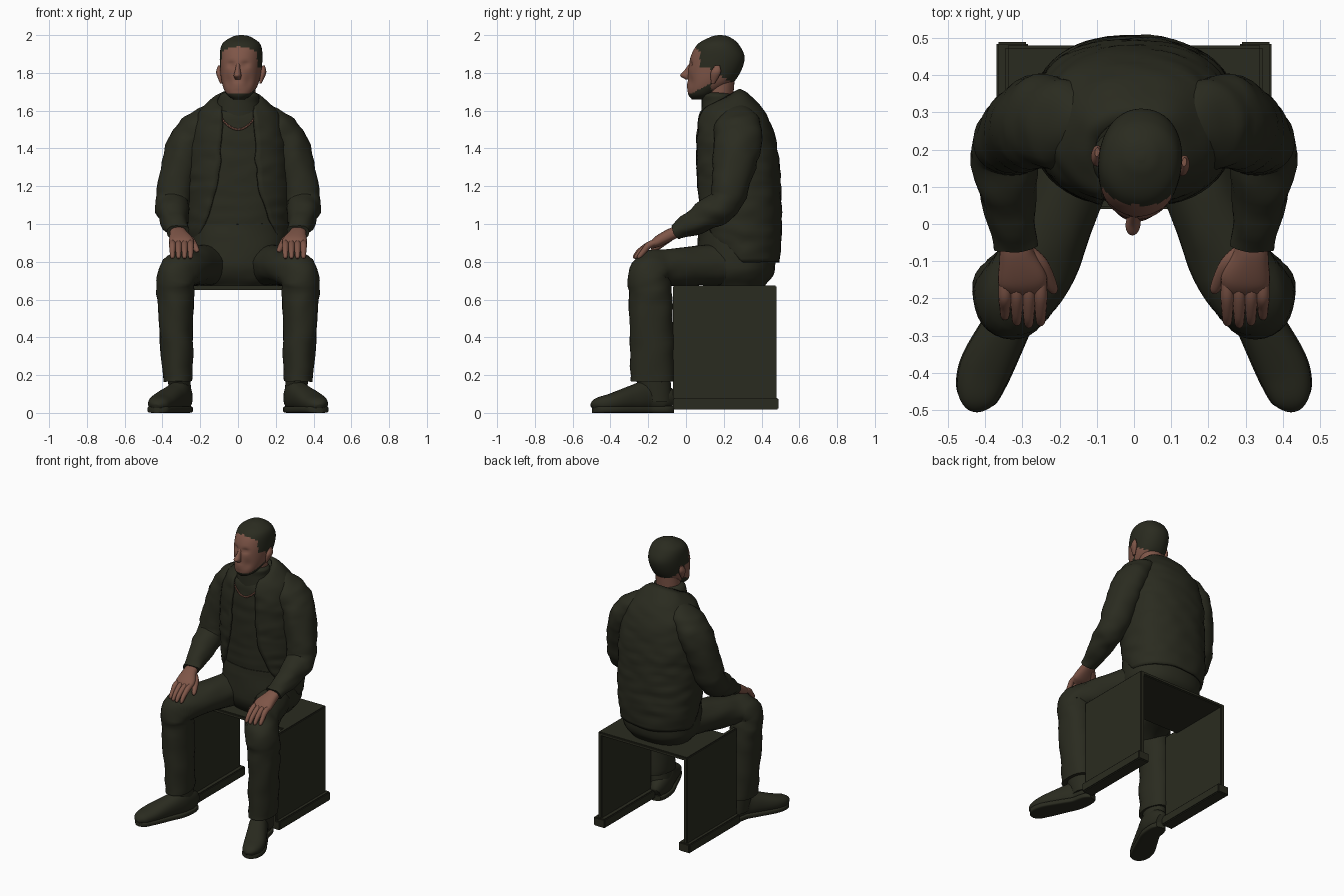
import bpy, bmesh, math
from mathutils import Vector, Matrix, noise

if "Cube" in bpy.data.objects:
    bpy.data.objects.remove(bpy.data.objects["Cube"])


def material(name, colour):
    mat = bpy.data.materials.new(name)
    mat.use_nodes = True
    mat.diffuse_color = (*colour, 1)
    mat.node_tree.nodes["Principled BSDF"].inputs["Base Color"].default_value = (*colour, 1)
    return mat


OLIVE = material("dark olive", (.023, .024, .014))
SKIN = material("brown skin", (.21, .092, .064))
SIDES = (("left", 1), ("right", -1))


def spline(points, steps=8):
    """Catmull-Rom curve through tuples of any length."""
    curve = []
    last = len(points) - 1
    for i in range(last):
        quad = points[max(i - 1, 0)], points[i], points[i + 1], points[min(i + 2, last)]
        for k in range(steps):
            t = k / steps
            curve.append([b + t / 2 * (c - a + t * (2 * a - 5 * b + 4 * c - d
                                                    + t * (3 * b - a - 3 * c + d)))
                          for a, b, c, d in zip(*quad)])
    return curve + [list(points[-1])]


def squared(value, power):
    return math.copysign(abs(value) ** (2 / power), value)


def wrinkle(co, amount):
    return co + noise.noise_vector(Vector((co.x * 9, co.y * 9, co.z * 20))) * amount


def finish(name, bm, mat, angle=50):
    bmesh.ops.recalc_face_normals(bm, faces=bm.faces)
    mesh = bpy.data.meshes.new(name)
    bm.to_mesh(mesh)
    bm.free()
    mesh.materials.append(mat)
    mesh.shade_smooth()
    mesh.set_sharp_from_angle(angle=math.radians(angle))
    obj = bpy.data.objects.new(name, mesh)
    bpy.context.collection.objects.link(obj)
    return obj


def skin_rows(name, rows, mat, closed=True):
    bm = bmesh.new()
    grid = [[bm.verts.new(co) for co in row] for row in rows]
    count = len(rows[0])
    for lower, upper in zip(grid, grid[1:]):
        for j in range(count if closed else count - 1):
            k = (j + 1) % count
            bm.faces.new((lower[j], lower[k], upper[k], upper[j]))
    if closed:
        bm.faces.new(grid[0])
        bm.faces.new(grid[-1])
    return finish(name, bm, mat)


def loft(name, stations, mat, mirror=1, count=28, power=2, level=False, fold=0):
    """Stations hold x, y, z, half width and, where it differs, half depth."""
    path = spline(stations)
    centres = [Vector(station[:3]) for station in path]
    rows = []
    for i, (centre, station) in enumerate(zip(centres, path)):
        across, deep = Vector((1, 0, 0)), Vector((0, 1, 0))
        if not level:
            along = (centres[min(i + 1, len(path) - 1)] - centres[max(i - 1, 0)]).normalized()
            across = (across - across.dot(along) * along).normalized()
            deep = along.cross(across)
        row = []
        for j in range(count):
            angle = math.tau * j / count
            co = (centre + across * station[3] * squared(math.cos(angle), power)
                  + deep * station[-1] * squared(math.sin(angle), power))
            co = wrinkle(co, fold)
            row.append((co.x * mirror, co.y, co.z))
        rows.append(row)
    return skin_rows(name, rows, mat)


def box(name, low, high, mat):
    bm = bmesh.new()
    bmesh.ops.create_cube(bm, size=1)
    for vert in bm.verts:
        vert.co = [(a + b) / 2 + c * (b - a) for a, b, c in zip(low, high, vert.co)]
    bmesh.ops.bevel(bm, geom=bm.edges[:], offset=.006, segments=2, affect='EDGES')
    return finish(name, bm, mat, angle=30)


# Bench: lid set back from the front, side panels and floor runners
HALF, FRONT, BACK, TOP = .345, -.07, .48, .675
box("bench_lid", (-HALF, FRONT + .11, TOP - .025), (HALF, BACK, TOP), OLIVE)
for side, mirror in SIDES:
    inner, outer = sorted((mirror * (HALF - .03), mirror * HALF))
    box("bench_panel_" + side, (inner, FRONT, .03), (outer, BACK, TOP), OLIVE)
    inner, outer = sorted((mirror * (HALF - .06), mirror * (HALF + .025)))
    box("bench_runner_" + side, (inner, FRONT, .018), (outer, BACK + .01, .08), OLIVE)


def torso(t):
    """Centre y, height, half width and half depth from hem to neck."""
    taper = (1 - t ** 6) ** .8
    hem = 1 - .08 * (1 - t) ** 8
    return (.285 - .02 * t - .07 * t ** 6, .8 + .91 * t,
            (.1 + .175 * taper) * hem, (.088 + .133 * taper) * hem)


def torso_point(t, angle, inset=0):
    """Point on the trunk; the neckline drops towards the front."""
    y, z, width, depth = torso(t)
    drop = .05 * t ** 8 * (1 + math.cos(angle))
    return Vector(((width - inset) * squared(math.sin(angle), 2.3),
                   y - (depth - inset) * squared(math.cos(angle), 2.3), z - drop))


# Shirt, slightly inside the jacket
INSET = .014
shirt = skin_rows("shirt", [[wrinkle(torso_point(i / 48, math.tau * j / 48, INSET), .005)
                             for j in range(48)] for i in range(6, 47)], OLIVE)

# Open jacket: rows stop at the opening and the hem rises to the front
rows = []
for i in range(49):
    t = i / 48
    opening = .085 + .12 * (1 - t) ** 3
    start = math.asin((opening / torso(t)[2]) ** 1.15)
    row = []
    for j in range(49):
        angle = start + (math.tau - 2 * start) * j / 48
        rise = .17 * max(0, 1 - 2 * t) * max(0, math.cos(angle)) ** .6
        row.append(wrinkle(torso_point(t, angle) + Vector((0, 0, rise)), .008))
    rows.append(row)
jacket = skin_rows("jacket", rows, OLIVE, closed=False)
cloth = jacket.modifiers.new("cloth", 'SOLIDIFY')
cloth.thickness = INSET
cloth.offset = 0

# Rolled collar, neck and trouser seat
loft("rolled_collar", [(0, .18, 1.57, .13, .1), (0, .175, 1.64, .113, .092),
                       (.007, .17, 1.68, .105, .085), (.007, .17, 1.695, .085, .07)],
     OLIVE, level=True)
loft("neck", [(.01, .175, 1.62, .08, .07), (.015, .185, 1.79, .08, .075)], SKIN, level=True)
loft("trouser_seat", [(0, .27, .67, .2, .15), (0, .265, .77, .26, .205), (0, .27, 1, .25, .2)],
     OLIVE, power=2.3, level=True, fold=.006)

# Neck chain of small links lying on the shirt
bpy.context.view_layer.update()
links = bmesh.new()
for i in range(-12, 13):
    x = .09 * i / 12
    hit, place, normal, face = shirt.ray_cast((x, -1, 1.5 + 8 * x * x), (0, 1, 0))
    if hit:
        bmesh.ops.create_icosphere(links, subdivisions=1, radius=.007,
                                   matrix=Matrix.Translation(place + normal * .004))
finish("neck_chain", links, SKIN)

SLEEVE = [(.1, .25, 1.555, .07, .09), (.2, .27, 1.515, .09, .125), (.275, .27, 1.41, .103, .125),
          (.34, .215, 1.14, .093), (.345, .13, 1.06, .082), (.32, -.06, .955, .06, .047)]
LEG = [(.1, .33, .79, .11), (.25, -.08, .77, .107, .1), (.318, -.19, .735, .107, .11),
       (.33, -.187, .6, .097, .115), (.32, -.178, .165, .077, .116)]
PALM = [(.318, -.03, .965, .04, .028), (.315, -.08, .945, .047, .032),
        (.3, -.15, .907, .066, .029), (.297, -.19, .88, .048, .014)]
THUMB = [(.285, -.075, .935, .02), (.25, -.11, .912, .021), (.22, -.17, .865, .015),
         (.214, -.185, .852, .005)]
# Shoe outline from heel to toe: x, y, half width, middle height
SHOE = [(.28, -.07, .03, .05), (.29, -.11, .052, .075), (.305, -.2, .06, .09),
        (.345, -.28, .066, .077), (.4, -.39, .072, .055), (.422, -.465, .056, .042),
        (.43, -.492, .022, .025)]


def full(stations):
    """Give round stations an equal half depth."""
    return [(*station[:4], station[-1]) for station in stations]


# Arms, hands, legs and shoes
for side, mirror in SIDES:
    loft("sleeve_" + side, full(SLEEVE), OLIVE, mirror, fold=.012)
    loft("trouser_leg_" + side, full(LEG), OLIVE, mirror, fold=.01)
    loft("palm_" + side, PALM, SKIN, mirror, power=2.4)
    loft("thumb_" + side, THUMB, SKIN, mirror, count=12)
    for i, finger in enumerate(("index", "middle", "ring", "little")):
        x = .251 + .032 * i
        reach = .01 * math.sin(i * 1.2) - .004 * i
        loft(finger + "_finger_" + side, [
            (x, -.15, .905, .016), (x, -.195, .889, .018), (x, -.24 - reach, .856, .015),
            (x, -.263 - reach, .828, .012), (x, -.27 - reach, .817, .005)],
            SKIN, mirror, count=12)
    loft("shoe_sole_" + side, [(x, y, .018, width, .018) for x, y, width, mid in SHOE],
         OLIVE, mirror, power=5)
    loft("shoe_upper_" + side, [(x, y, mid, width * .96, mid * .9) for x, y, width, mid in SHOE],
         OLIVE, mirror, power=2.3)
    loft("shoe_ankle_" + side, [(.3, -.15, .06, .058, .075), (.315, -.178, .2, .06, .095)],
         OLIVE, mirror, level=True)
    for i in range(3):
        x, y, z = .333 + .013 * i, -.26 - .03 * i, .15 - .013 * i
        loft(f"shoe_lace_{i + 1}_{side}", [(x - .03, y, z - .01, .005), (x, y - .004, z, .005),
                                           (x + .03, y + .01, z - .01, .005)],
             OLIVE, mirror, count=8, level=True)

# Head: half width, front and back at each height
SKULL = [(1.66, .03, .03, .1), (1.69, .07, .01, .16), (1.76, .1, .01, .26),
         (1.87, .112, .02, .31), (1.95, .102, .06, .28), (1.99, .05, .13, .23),
         (2, .01, .17, .19)]
head = loft("head", [(0, (front + back) / 2, z, width, (back - front) / 2)
                     for z, width, front, back in SKULL], SKIN, count=72, power=2.15, level=True)
head.data.materials.append(OLIVE)


def bump(co, x, z, width, height):
    return math.exp(-((abs(co.x) - x) / width) ** 2 - ((co.z - z) / height) ** 2)


# Eye sockets, cheek hollows, mouth line and lips
for vert in head.data.vertices:
    co = vert.co
    if co.y < .13:
        co.y += (.016 * bump(co, .038, 1.845, .022, .013) + .008 * bump(co, .055, 1.755, .02, .03)
                 + .008 * bump(co, 0, 1.733, .032, .004) - .006 * bump(co, 0, 1.733, .03, .015))

# Hair and beard by height and depth
for face in head.data.polygons:
    x, y, z = face.center
    hair = z > 1.938 - 3 * x * x or (y > .085 and z > 1.83 - .7 * max(0, y - .13))
    beard = y < .145 and z < 1.688 + max(0, y - .03) / 2
    face.material_index = int(hair or beard)

# Nose and ears, then the whole head turned a little to its right
nose = loft("nose", [(0, .045, 1.87, .01, .014), (0, .015, 1.82, .013, .02),
                     (0, -.002, 1.787, .02, .03), (0, .015, 1.766, .014, .02)],
            SKIN, level=True)
ears = [loft("ear_" + side, [(.105, .155, 1.745, .006, .01), (.117, .17, 1.8, .016, .027),
                             (.118, .18, 1.84, .006, .012)], SKIN, mirror, level=True)
        for side, mirror in SIDES]
pivot = Vector((0, .18, 0))
turn = (Matrix.Translation(pivot + Vector((.018, 0, 0)))
        @ Matrix.Rotation(math.radians(-6.5), 4, 'Z') @ Matrix.Translation(-pivot))
for part in (head, nose, *ears):
    part.data.transform(turn)
